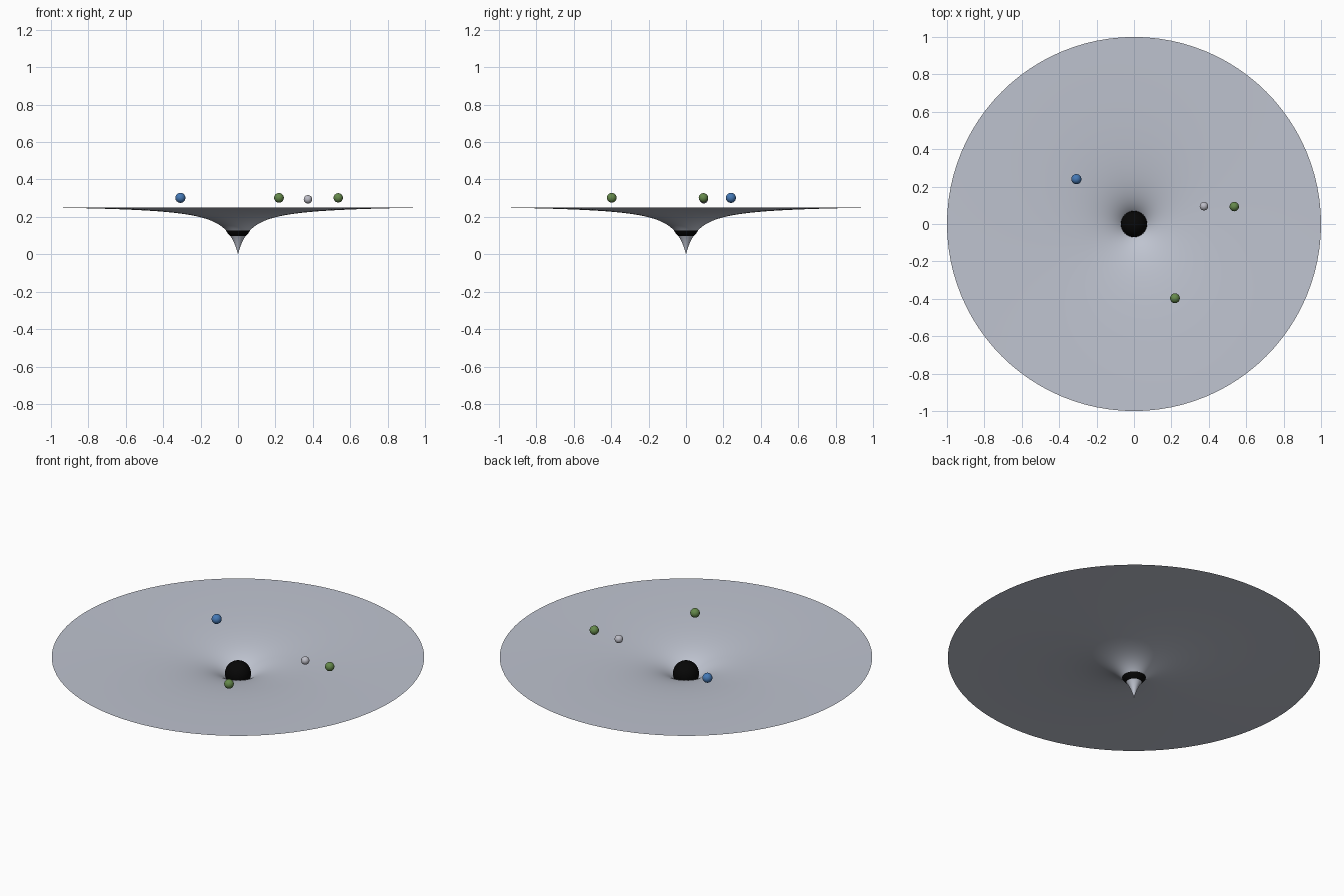
import bpy, bmesh, math

cube = bpy.data.objects.get("Cube")
if cube:
    bpy.data.objects.remove(cube, do_unlink=True)


def material(name, color, rough=0.6):
    m = bpy.data.materials.new(name)
    m.use_nodes = True
    m.diffuse_color = (*color, 1)
    bsdf = m.node_tree.nodes["Principled BSDF"]
    bsdf.inputs["Base Color"].default_value = (*color, 1)
    bsdf.inputs["Roughness"].default_value = rough
    return m


def add_object(name, bm, mat, location=(0, 0, 0)):
    for f in bm.faces:
        f.smooth = True
    mesh = bpy.data.meshes.new(name)
    bm.to_mesh(mesh)
    bm.free()
    mesh.materials.append(mat)
    ob = bpy.data.objects.new(name, mesh)
    ob.location = location
    bpy.context.collection.objects.link(ob)
    return ob


def ball(name, location, radius, mat):
    bm = bmesh.new()
    bmesh.ops.create_uvsphere(bm, u_segments=32, v_segments=16, radius=radius)
    return add_object(name, bm, mat, location)


grey = material("pale grey", (0.52, 0.55, 0.63))
black = material("black", (0.002, 0.002, 0.002))
green = material("leaf green", (0.13, 0.25, 0.07))
blue = material("ocean blue", (0.06, 0.19, 0.46))
silver = material("silver grey", (0.50, 0.50, 0.56))

# Funnel sheet: a softened 1/r well, flat at the rim and pointed at the bottom
SOFT, DEPTH, RINGS, SEGMENTS = 0.07, 0.25, 64, 96
strength = DEPTH / (1 / SOFT - 1 / (1 + SOFT))


def well_height(r):
    return strength * (1 / SOFT - 1 / (r + SOFT))


bm = bmesh.new()
tip = bm.verts.new((0, 0, 0))
previous = None
for i in range(1, RINGS + 1):
    r = (i / RINGS) ** 2
    ring = []
    for k in range(SEGMENTS):
        a = math.tau * k / SEGMENTS
        ring.append(bm.verts.new((r * math.cos(a), r * math.sin(a), well_height(r))))
    for k in range(SEGMENTS):
        n = (k + 1) % SEGMENTS
        if previous is None:
            bm.faces.new((tip, ring[k], ring[n]))
        else:
            bm.faces.new((previous[k], ring[k], ring[n], previous[n]))
    previous = ring
add_object("funnel_sheet", bm, grey)

# Dark ball lodged in the throat
ball("central_ball", (0, 0, 0.155), 0.07, black)

# Small balls floating above the sheet
ball("blue_ball", (-0.308, 0.24, 0.302), 0.027, blue)
ball("front_green_ball", (0.219, -0.397, 0.302), 0.026, green)
ball("side_green_ball", (0.536, 0.093, 0.302), 0.025, green)
ball("silver_ball", (0.374, 0.095, 0.294), 0.0225, silver)
